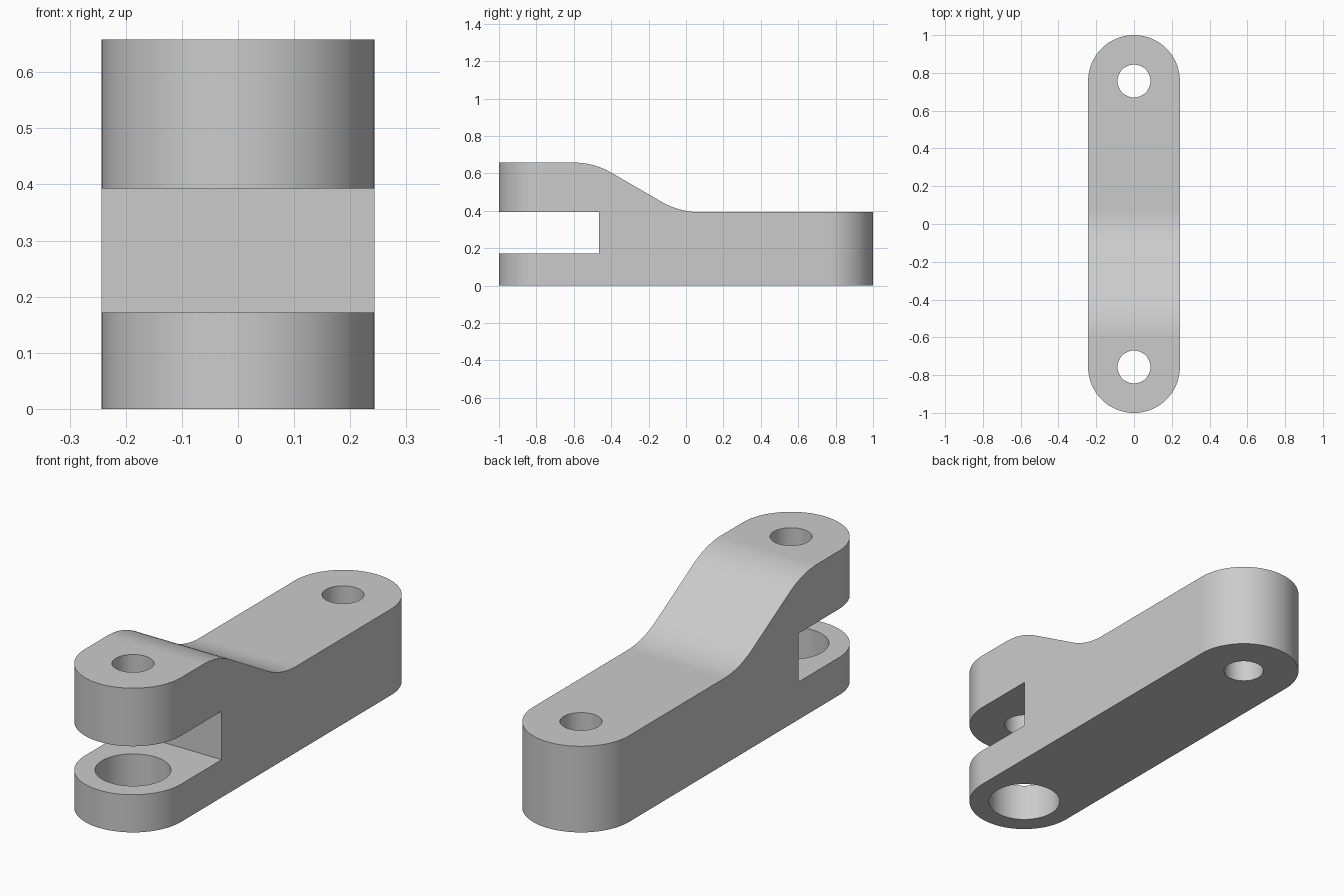
import bpy
import bmesh
from math import sin, cos, pi, radians

cube = bpy.data.objects.get("Cube")
if cube:
    bpy.data.objects.remove(cube, do_unlink=True)

HALF_W = 0.243           # half width, also radius of the rounded ends
PIVOT = 1 - HALF_W       # distance of the pivot holes from the centre
HEIGHT, LOW_TOP = 0.658, 0.393
SLOT_FLOOR, SLOT_END = 0.172, -0.465
BEND_R, SLOPE = 0.4, radians(30)
BEND_START, BEND_END = -0.6, 0.072

metal = bpy.data.materials.new("plain grey")
metal.use_nodes = True
GREY = (0.6, 0.6, 0.6, 1)
metal.diffuse_color = GREY
metal.node_tree.nodes["Principled BSDF"].inputs["Base Color"].default_value = GREY


def prism(name, start, sweep):
    """Close a loop of 3D points and sweep it along a vector."""
    bm = bmesh.new()
    face = bm.faces.new([bm.verts.new(p) for p in start])
    swept = bmesh.ops.extrude_face_region(bm, geom=[face])["geom"]
    bmesh.ops.translate(bm, vec=sweep,
                        verts=[v for v in swept if isinstance(v, bmesh.types.BMVert)])
    bmesh.ops.recalc_face_normals(bm, faces=bm.faces)
    mesh = bpy.data.meshes.new(name)
    bm.to_mesh(mesh)
    bm.free()
    mesh.materials.append(metal)
    obj = bpy.data.objects.new(name, mesh)
    bpy.context.collection.objects.link(obj)
    return obj


def arc(cx, cy, r, a0, a1, n):
    return [(cx + r * cos(a0 + (a1 - a0) * i / n),
             cy + r * sin(a0 + (a1 - a0) * i / n)) for i in range(n + 1)]


def cut(target, tool, operation):
    mod = target.modifiers.new(operation.lower(), "BOOLEAN")
    mod.object, mod.operation, mod.solver = tool, operation, "EXACT"
    bpy.context.view_layer.objects.active = target
    bpy.ops.object.modifier_apply(modifier=mod.name)
    bpy.data.objects.remove(tool, do_unlink=True)


def hole(y, z0, z1, r):
    ring = arc(0, y, r, 0, 2 * pi, 64)[:-1]
    return prism("hole_cutter", [(a, b, z0) for a, b in ring], (0, 0, z1 - z0))


# Side profile: forked front, S-shaped ramp, low rear
profile = [(-1.1, 0), (1.1, 0), (1.1, LOW_TOP)]
profile += arc(BEND_END, LOW_TOP + BEND_R, BEND_R, -pi / 2, -pi / 2 - SLOPE, 12)
profile += arc(BEND_START, HEIGHT - BEND_R, BEND_R, pi / 2 - SLOPE, pi / 2, 12)
profile += [(-1.1, HEIGHT), (-1.1, LOW_TOP), (SLOT_END, LOW_TOP),
            (SLOT_END, SLOT_FLOOR), (-1.1, SLOT_FLOOR)]
link = prism("forked_link", [(-0.4, y, z) for y, z in profile], (0.8, 0, 0))

# Rounded-end outline seen from above
outline = arc(0, PIVOT, HALF_W, 0, pi, 48) + arc(0, -PIVOT, HALF_W, pi, 2 * pi, 48)
cut(link, prism("outline_cutter", [(x, y, -0.1) for x, y in outline], (0, 0, 1)), "INTERSECT")

# Rear hole, upper prong hole and wider lower prong hole
cut(link, hole(PIVOT, -0.1, 0.9, 0.087), "DIFFERENCE")
cut(link, hole(-PIVOT, 0.28, 0.9, 0.087), "DIFFERENCE")
cut(link, hole(-PIVOT, -0.1, 0.28, 0.157), "DIFFERENCE")

# Smooth curves, crisp edges
bpy.ops.object.select_all(action="DESELECT")
link.select_set(True)
bpy.context.view_layer.objects.active = link
bpy.ops.object.shade_smooth_by_angle(angle=radians(20))
weighted = link.modifiers.new("weighted_normals", "WEIGHTED_NORMAL")
weighted.keep_sharp = True
